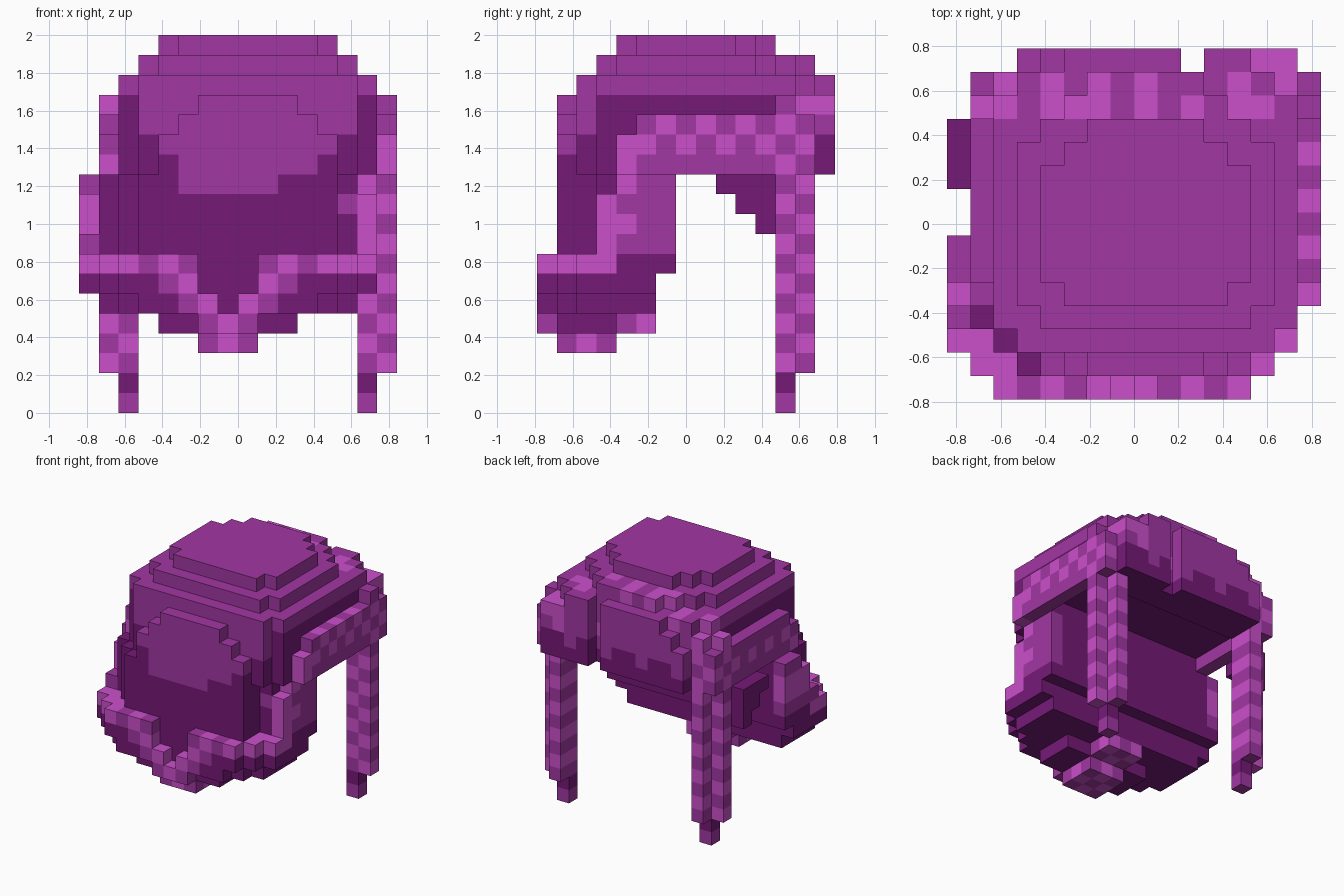
import bpy
import bmesh

cube = bpy.data.objects.get("Cube")
if cube:
    bpy.data.objects.remove(cube, do_unlink=True)

V = 2 / 19                      # block size
MIDX = 7                        # centre column of the chin guard
LIGHT, MID, DARK = 0, 1, 2


def make_mat(name, rgb):
    m = bpy.data.materials.new(name)
    m.use_nodes = True
    col = (*rgb, 1)
    m.diffuse_color = col
    m.node_tree.nodes["Principled BSDF"].inputs["Base Color"].default_value = col
    return m


mats = [make_mat("light purple", (0.6, 0.08, 0.6)),
        make_mat("mid purple", (0.36, 0.038, 0.37)),
        make_mat("dark purple", (0.18, 0.01, 0.187))]

parts = {}
taken = {}


def put(part, xs, ys, zs, col):
    """Fill a range of blocks; col is a colour or a rule. Earlier blocks win."""
    for i in xs:
        for j in ys:
            for k in zs:
                if (i, j, k) not in taken:
                    taken[i, j, k] = col(i, j, k) if callable(col) else col
                    parts.setdefault(part, []).append((i, j, k))


def span(a, b):
    return range(a, b + 1)


def checker(i, j, k):
    return LIGHT if (i + j + k) % 2 else MID


def slab(k, xs, ys, front, back):
    """Crown layer with stepped front and back corners."""
    for j in ys:
        inset = max(0, front - (j - ys[0]), back - (ys[-1] - j))
        put("crown", span(xs[0] + inset, xs[-1] - inset), [j], [k], MID)


# Crown: stepped dome
slab(18, span(4, 12), span(4, 11), 1, 2)
slab(17, span(3, 13), span(3, 11), 1, 1)
slab(16, span(2, 14), span(2, 11), 1, 0)

# Chin guard: light rim, V strap and stepped bowl
STRAP = {7: (2, 5), 6: (2, 3), 5: (1, 2), 4: (0, 1)}


def chin_colour(i, j, k):
    d = abs(i - MIDX)
    if j == 0:
        lo, hi = STRAP[k]
        if lo <= d <= hi:
            return LIGHT if (d + k) % 2 == 0 else MID
        return DARK
    if k == 7:
        return LIGHT if j <= 3 and d >= min(5 + j, 7) - 1 else DARK
    if k == 3 or (k == 4 and j >= 4):
        return checker(i, j, k)
    return DARK


def chin_row(part, j, k, lo, hi):
    cols = {MIDX + s * d for s in (-1, 1) for d in span(lo, hi)}
    put(part, sorted(cols), [j], [k], chin_colour)


for j in span(0, 6):
    half = min(5 + j, 7)
    chin_row("chin_guard", j, 7, 2 if j == 0 else 0, half)
    if j <= 5:
        chin_row("chin_guard", j, 6, 2 if j == 0 else 0, half)
        chin_row("chin_guard", j, 5, 1 if j == 0 else 0, min(4 + j, 6))
        chin_row("chin_strap", j, 4, 0, 3 if 1 <= j <= 3 else 1)
    if 1 <= j <= 3:
        chin_row("chin_strap", j, 3, 0, 1)

# Brow plate, standing one block proud of the face wrap
BROW = {15: (6, 10), 14: (5, 11), 13: (4, 12), 12: (5, 11), 11: (5, 9)}
for k, (a, b) in BROW.items():
    put("brow_plate", span(a, b), [1], [k], MID)
put("face_wrap", span(4, 12), [1], [12], DARK)
put("face_wrap", span(3, 12), [1], span(8, 11), DARK)
put("face_wrap", span(3, 13), [2], span(12, 15),
    lambda i, j, k: MID if k >= 14 else DARK)
put("face_wrap", span(2, 12), [2], span(8, 11), DARK)

# Cheek flaps with stepped front edges
FLAP_START = {8: 3, 9: 4, 10: 4, 11: 5}
for k, start in FLAP_START.items():
    put("right_cheek_flap", [0], span(start, 6), [k],
        LIGHT if k in (9, 10) else MID)
    start = 4 if k == 11 else 3
    put("left_cheek_flap", [14], span(start, 6), [k],
        lambda i, j, k: LIGHT if j == start or (j == 4 and k == 9) else MID)

# Solid core behind the face and under the crown
put("core", [13], [3], [10], MID)
put("core", span(1, 13), span(3, 6), span(8, 11), DARK)
put("core", span(2, 14), span(3, 6), [12], DARK)
put("core", span(2, 14), span(3, 11), span(13, 15), DARK)


# Side bands, one each side, hanging one block below the core
def band_colour(i, j, k):
    if k == 12:
        return LIGHT if j == 4 else MID
    if i == 1 and (j == 4 or k == 14):
        return MID
    return LIGHT if j == 4 else checker(i, j, k)


for x in (1, 15):
    put("side_band", [x], span(5, 11), [14], band_colour)
    put("side_band", [x], span(4, 11), span(12, 13), band_colour)

# Stepped fold behind the right cheek
for j in span(9, 11):
    put("right_fold", [0], [j], span(20 - j, 11), DARK)


# Rear band following the dome: light with a zigzag of mid blocks on top
def rear_colour(i, j, k):
    if k == 12 and 3 <= i <= 13:
        return DARK
    if k < 15:
        return checker(i, j, k)
    if j == 12:
        return MID if i in (3, 7, 9, 11, 14, 15) else LIGHT
    return MID if i % 2 or i == 10 else LIGHT


for i in span(1, 15):
    edge = min(i - 1, 15 - i)
    put("rear_band", [i], [12], span(12, 17 if edge >= 4 else min(15 + edge, 16)),
        rear_colour)
    put("rear_band", [i], [13], span(12, 17 if edge >= 5 else min(14 + edge, 16)),
        rear_colour)


# Panel and knot behind the rear band
def panel_colour(i, j, k):
    if k <= 12 or (k == 13 and i % 3):
        return DARK
    if i < 13:
        return MID
    return LIGHT if k == 15 else checker(i, j, k)


for i in span(3, 9):
    put("rear_panel", [i], [14], span(12, min(11 + i, 16)), panel_colour)
put("rear_knot", span(11, 12), [14], span(12, 16), panel_colour)
put("rear_knot", span(13, 14), [14], span(12, 15), panel_colour)


# Hanging tails with an L-shaped section
def tail_colour(i, j, k):
    return DARK if k == 1 else checker(i, 0, k)


for name, inner, outer in (("left_tail", 14, 15), ("right_tail", 2, 1)):
    put(name, [inner], [12], span(0, 11), tail_colour)
    put(name, [outer], [12], span(2, 11), tail_colour)
    put(name, [inner], [13], span(2, 11), tail_colour)


# Turn each part into a mesh of exposed block faces
def build(name, cells):
    bm = bmesh.new()
    verts = {}

    def vert(p):
        if p not in verts:
            verts[p] = bm.verts.new(((p[0] - 8) * V, (p[1] - 7.5) * V, p[2] * V))
        return verts[p]

    for c in cells:
        for axis in range(3):
            for side in (0, 1):
                n = list(c)
                n[axis] += 2 * side - 1
                if tuple(n) in taken:
                    continue
                u, w = (axis + 1) % 3, (axis + 2) % 3
                loop = []
                for a, b in ((0, 0), (1, 0), (1, 1), (0, 1)):
                    p = list(c)
                    p[axis] += side
                    p[u] += a
                    p[w] += b
                    loop.append(vert(tuple(p)))
                face = bm.faces.new(loop if side else loop[::-1])
                face.material_index = taken[c]
    me = bpy.data.meshes.new(name)
    bm.to_mesh(me)
    bm.free()
    for m in mats:
        me.materials.append(m)
    bpy.context.scene.collection.objects.link(bpy.data.objects.new(name, me))


for part_name, part_cells in parts.items():
    build(part_name, part_cells)
